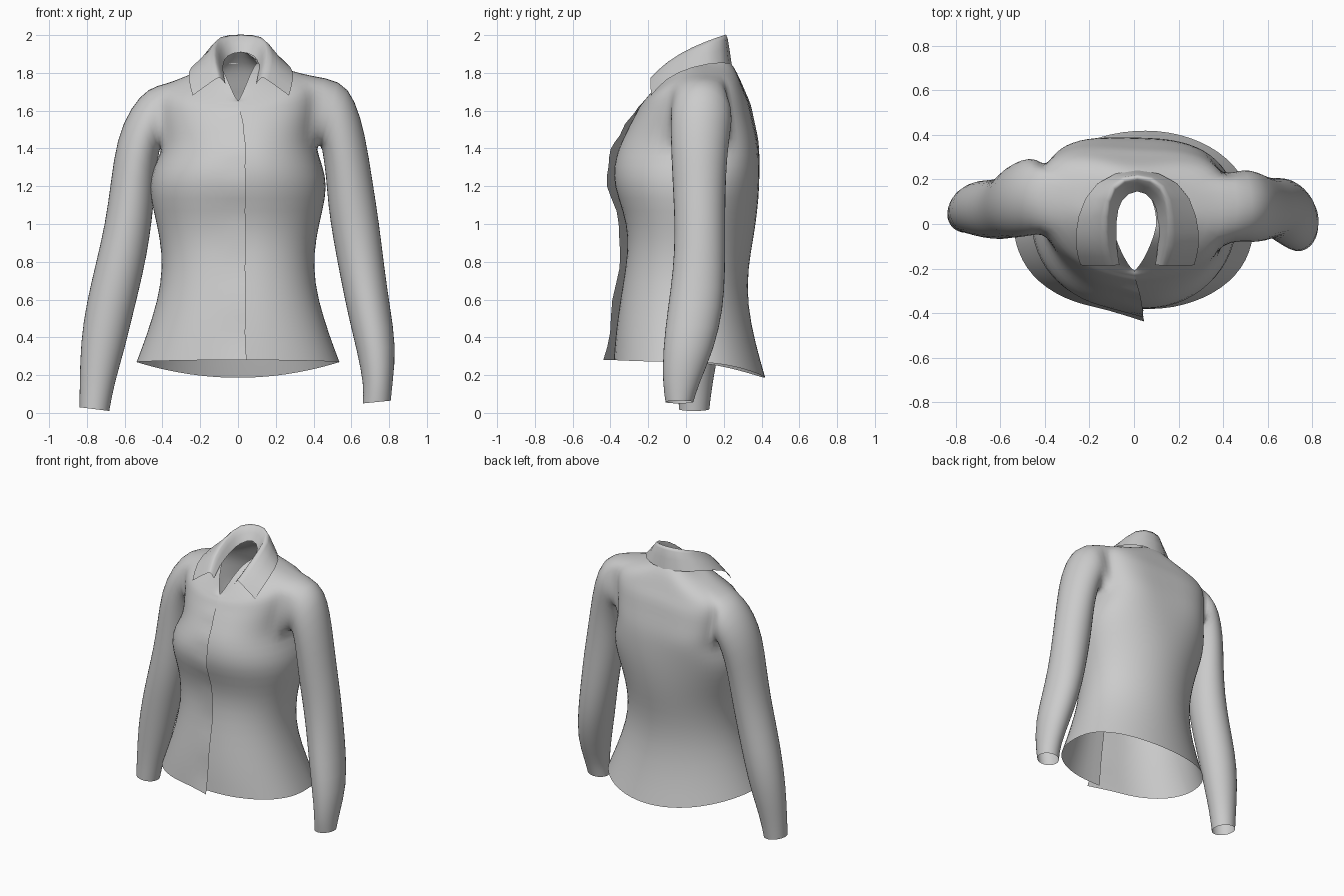
import bpy, bmesh, math
from mathutils import Vector

cube = bpy.data.objects.get("Cube")
if cube:
    bpy.data.objects.remove(cube, do_unlink=True)

cloth = bpy.data.materials.new("grey_cloth")
cloth.use_nodes = True
GREY = (0.6, 0.6, 0.6, 1)
cloth.diffuse_color = GREY
cloth.node_tree.nodes["Principled BSDF"].inputs["Base Color"].default_value = GREY


def finish(bm, name):
    """Turn a bmesh into a smooth, subdivided cloth object."""
    bmesh.ops.recalc_face_normals(bm, faces=bm.faces)
    mesh = bpy.data.meshes.new(name)
    bm.to_mesh(mesh)
    bm.free()
    mesh.materials.append(cloth)
    for p in mesh.polygons:
        p.use_smooth = True
    obj = bpy.data.objects.new(name, mesh)
    bpy.context.collection.objects.link(obj)
    sub = obj.modifiers.new("smooth", "SUBSURF")
    sub.levels = sub.render_levels = 1
    sub.boundary_smooth = "PRESERVE_CORNERS"
    return obj


def spow(v, e):
    return math.copysign(abs(v) ** e, v)


def ramp(v, lo, hi):
    t = min(max((v - lo) / (hi - lo), 0), 1)
    return t * t * (3 - 2 * t)


# Torso rings: half width, side y, front y, back y, side z, front z, back z
RINGS = [
    (.54, .00, -.39, .42, .27, .28, .185),
    (.49, .00, -.38, .37, .40, .42, .36),
    (.425, .00, -.355, .325, .60, .60, .58),
    (.40, .02, -.325, .33, .77, .77, .77),
    (.415, .03, -.31, .36, .93, .93, .93),
    (.45, .04, -.34, .38, 1.07, 1.07, 1.07),
    (.475, .05, -.39, .39, 1.20, 1.20, 1.20),
    (.45, .06, -.39, .39, 1.31, 1.31, 1.31),
    (.41, .06, -.365, .385, 1.41, 1.40, 1.41),
    (.41, .06, -.33, .37, 1.49, 1.47, 1.49),
    (.42, .06, -.30, .35, 1.57, 1.53, 1.57),
    (.43, .06, -.27, .335, 1.65, 1.58, 1.65),
    (.43, .07, -.25, .31, 1.735, 1.62, 1.70),
    (.385, .07, -.235, .29, 1.785, 1.635, 1.75),
    (.29, .06, -.23, .27, 1.81, 1.645, 1.80),
    (.19, .04, -.22, .245, 1.84, 1.65, 1.85),
    (.10, .00, -.21, .17, 1.85, 1.65, 1.92),
]
COLS = 32
LOW, HIGH, HALF = 8, 13, 2      # armhole rows and half width in columns

# Sleeve rings: outer x, outer z, inner x, inner z, front y, back y
LEFT = [
    (.545, 1.765, .44, 1.42, -.08, .25),
    (.62, 1.665, .45, 1.36, -.085, .24),
    (.675, 1.48, .465, 1.25, -.08, .22),
    (.715, 1.22, .475, 1.10, -.07, .21),
    (.75, 1.00, .50, .93, -.06, .21),
    (.775, .78, .54, .72, -.07, .21),
    (.805, .57, .58, .52, -.10, .20),
    (.84, .35, .63, .32, -.125, .15),
    (.82, .16, .665, .15, -.125, .07),
    (.81, .065, .66, .05, -.11, .04),
]
RIGHT = [
    (.475, 1.725, .41, 1.41, -.05, .30),
    (.57, 1.62, .42, 1.36, -.06, .295),
    (.645, 1.45, .435, 1.25, -.065, .265),
    (.675, 1.22, .445, 1.10, -.065, .23),
    (.705, 1.00, .465, .93, -.07, .21),
    (.755, .79, .50, .74, -.07, .20),
    (.805, .58, .55, .54, -.06, .20),
    (.835, .38, .60, .33, -.05, .18),
    (.84, .15, .655, .15, -.04, .14),
    (.84, .03, .68, .01, -.04, .125),
]


def torso_point(row, col):
    w, yc, yf, yb, zs, zf, zb = RINGS[row]
    a = 2 * math.pi * col / COLS - math.pi / 2
    back = math.sin(a) > 0
    # rounded hem, broad shoulder blades, pointed neckline in front
    if back:
        e = 1 - .36 * ramp(row, 4, 9) + .3 * ramp(row, 13, 15)
    else:
        e = .9 + .6 * ramp(row, 13, 16)
    c, s = spow(math.cos(a), e), spow(math.sin(a), e)
    x = w * c
    y = yc + (yb - yc if back else yc - yf) * s
    z = zs + ((zb if back else zf) - zs) * s * s
    # the hem is turned a little and the right shoulder hangs lower and further back
    if back:
        y += .07 * x * (1 - ramp(z, .2, .8))
    if x < 0:
        k = min(-x / .4, 1) * ramp(z, 1.2, 1.5)
        y += .04 * k
        z -= .045 * k
    # overlapping front edges, with a ripple on the outer one
    fade = 1 - ramp(row, 8, 13)
    ripple = (-1) ** row * fade
    if col == COLS:
        x, y = .005 + .035 * fade + .006 * ripple, y - .03 * fade - .018 * ripple
    elif col == 0:
        x, y = -.015 * fade, y + .008 * fade
    return x, y, z


bm = bmesh.new()
grid = [[bm.verts.new(torso_point(r, c)) for c in range(COLS + 1)] for r in range(len(RINGS))]
for r in range(len(RINGS) - 1):
    for c in range(COLS):
        in_hole = any(m - HALF <= c < m + HALF for m in (COLS // 4, 3 * COLS // 4))
        if not (LOW <= r < HIGH and in_hole):
            bm.faces.new((grid[r][c], grid[r][c + 1], grid[r + 1][c + 1], grid[r + 1][c]))

# Sleeves grown out of the armholes
for side, mid, rows in ((1, COLS // 4, LEFT), (-1, 3 * COLS // 4, RIGHT)):
    walk = [(LOW, o) for o in range(HALF + 1)]
    walk += [(r, HALF) for r in range(LOW + 1, HIGH + 1)]
    walk += [(HIGH, o) for o in range(HALF - 1, -HALF - 1, -1)]
    walk += [(r, -HALF) for r in range(HIGH - 1, LOW - 1, -1)]
    walk += [(LOW, o) for o in range(1 - HALF, 0)]
    previous = [grid[r][mid + side * o] for r, o in walk]
    n = len(previous)
    for xo, zo, xi, zi, yf, yb in rows:
        outer, inner = Vector((side * xo, 0, zo)), Vector((side * xi, 0, zi))
        centre, arm = (outer + inner) / 2, (inner - outer) / 2
        ring = []
        for i in range(n):
            a = 2 * math.pi * i / n
            p = centre + arm * math.cos(a)
            p.y = (yf + yb) / 2 + (yb - yf) / 2 * math.sin(a)
            ring.append(bm.verts.new(p))
        for i in range(n):
            j = (i + 1) % n
            bm.faces.new((previous[i], previous[j], ring[j], ring[i]))
        previous = ring
finish(bm, "shirt_body")

# Folded collar: half rows from the front edge round to the middle of the back
STAND = [(.08, -.185, 1.74), (.095, -.10, 1.80), (.095, .02, 1.85), (.08, .11, 1.89), (0, .165, 1.92)]
CREST = [(.11, -.185, 1.78), (.135, -.10, 1.865), (.14, .03, 1.945), (.12, .18, 2.005), (0, .22, 2.015)]
FOLD = [(.125, -.19, 1.775), (.15, -.11, 1.86), (.152, .03, 1.94), (.128, .195, 1.998), (0, .232, 2.008)]
EDGE = [(.255, -.185, 1.68), (.28, -.11, 1.77), (.275, .03, 1.835), (.20, .20, 1.86), (0, .262, 1.84)]
bm = bmesh.new()
strips = []
for half in (STAND, CREST, FOLD, EDGE):
    full = [(-x, y, z) for x, y, z in half] + half[-2::-1]
    strips.append([bm.verts.new((x + .015, y, z)) for x, y, z in full])
for a, b in zip(strips, strips[1:]):
    for i in range(len(a) - 1):
        bm.faces.new((a[i], a[i + 1], b[i + 1], b[i]))
finish(bm, "collar")
